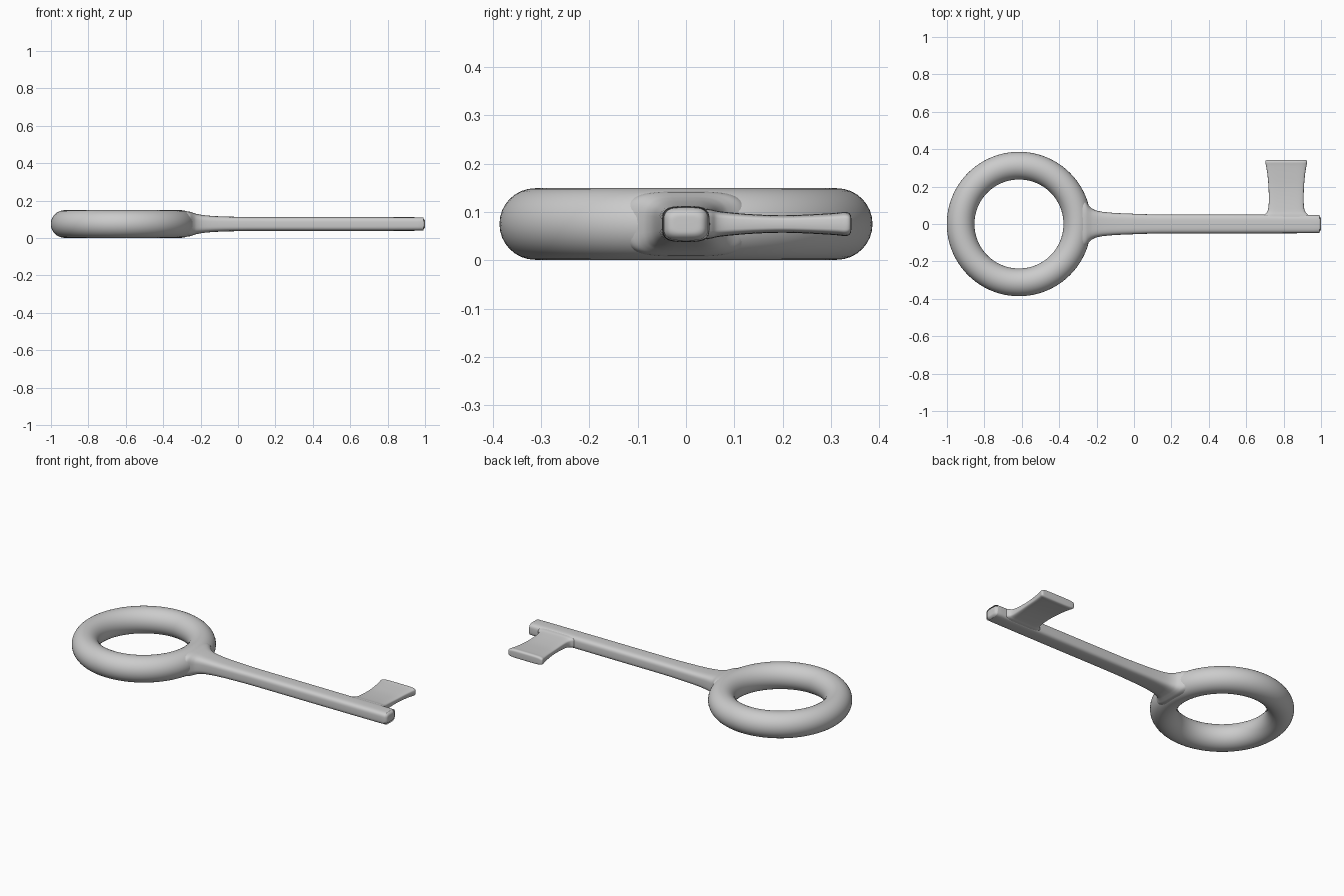
import bpy, bmesh, math
from mathutils import Vector

if "Cube" in bpy.data.objects:
    bpy.data.objects.remove(bpy.data.objects["Cube"])

Z = 0.075  # mid height of the flat-lying key


def smooth_path(pts, steps=4):
    """Catmull-Rom interpolation of the loft stations."""
    p = [Vector(q) for q in pts]
    p = [p[0]] + p + [p[-1]]
    out = []
    for a, b, c, d in zip(p, p[1:], p[2:], p[3:]):
        for i in range(steps):
            t = i / steps
            out.append(0.5 * (2 * b + (c - a) * t + (2 * a - 5 * b + 4 * c - d) * t * t
                              + (3 * b - a - 3 * c + d) * t ** 3))
    return out + [p[-1]]


def section(n, power):
    """Unit rounded-square outline."""
    def f(v):
        return math.copysign(abs(v) ** (2 / power), v)
    angles = [2 * math.pi * i / n for i in range(n)]
    return [(f(math.cos(a)), f(math.sin(a))) for a in angles]


def loft(name, stations, power, place):
    """Skin rounded-square sections given as (distance, half width, half height)."""
    bm = bmesh.new()
    rings = [[bm.verts.new(place(d, w * u, h * v)) for u, v in section(48, power)]
             for d, w, h in smooth_path(stations)]
    for r, s in zip(rings, rings[1:]):
        for i in range(len(r)):
            j = (i + 1) % len(r)
            bm.faces.new((r[i], r[j], s[j], s[i]))
    bm.faces.new(rings[0])
    bm.faces.new(rings[-1])
    bmesh.ops.recalc_face_normals(bm, faces=bm.faces)
    mesh = bpy.data.meshes.new(name)
    bm.to_mesh(mesh)
    bm.free()
    obj = bpy.data.objects.new(name, mesh)
    bpy.context.collection.objects.link(obj)
    finish(obj)


def finish(obj):
    bpy.ops.object.select_all(action='DESELECT')
    obj.select_set(True)
    bpy.context.view_layer.objects.active = obj
    bpy.ops.object.shade_smooth_by_angle(angle=math.radians(50))


# Ring handle
bpy.ops.mesh.primitive_torus_add(location=(-0.615, 0, Z), major_radius=0.312,
                                 minor_radius=0.074, major_segments=96, minor_segments=32)
bow = bpy.context.object
bow.name = "ring_handle"
finish(bow)

# Shaft, flaring into the ring and rounded at the tip
loft("shaft", [(-0.29, 0.135, 0.068), (-0.26, 0.122, 0.066), (-0.24, 0.097, 0.060),
               (-0.22, 0.080, 0.054), (-0.18, 0.067, 0.047), (-0.10, 0.059, 0.041),
               (0.02, 0.054, 0.038), (0.15, 0.051, 0.037), (0.60, 0.050, 0.037),
               (0.96, 0.049, 0.036), (0.98, 0.046, 0.034), (0.993, 0.040, 0.028),
               (0.999, 0.031, 0.020), (1.0, 0.018, 0.010)],
     3.6, lambda d, u, v: (d, u, Z + v))

# Bit: thin waisted plate, widening at its outer edge
loft("bit", [(0.035, 0.130, 0.032), (0.052, 0.115, 0.030), (0.065, 0.102, 0.027),
             (0.09, 0.095, 0.024), (0.14, 0.093, 0.020), (0.20, 0.095, 0.018),
             (0.26, 0.100, 0.020), (0.31, 0.108, 0.023), (0.328, 0.112, 0.025),
             (0.337, 0.111, 0.023), (0.341, 0.106, 0.018), (0.342, 0.098, 0.012)],
     5, lambda d, u, v: (0.814 + u, d, Z + v))
